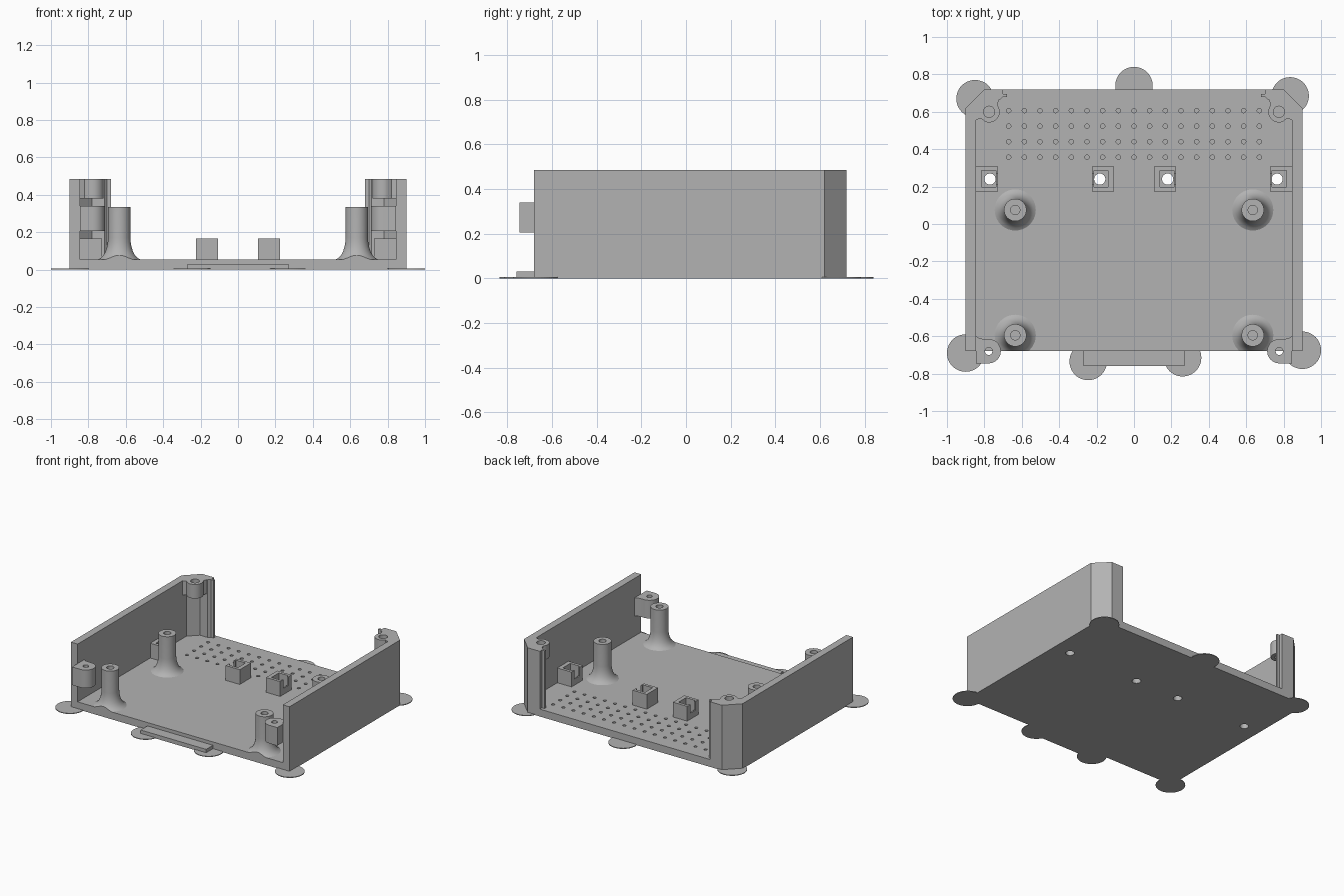
import bpy, bmesh, math
from mathutils import Matrix

if "Cube" in bpy.data.objects:
    bpy.data.objects.remove(bpy.data.objects["Cube"])

mat = bpy.data.materials.new("light grey plastic")
mat.diffuse_color = (0.45, 0.45, 0.45, 1)
mat.use_nodes = True
mat.node_tree.nodes["Principled BSDF"].inputs["Base Color"].default_value = mat.diffuse_color

FLOOR, TOP = 0.055, 0.485


def finish(name, bm, smooth=False):
    bmesh.ops.recalc_face_normals(bm, faces=bm.faces)
    me = bpy.data.meshes.new(name)
    bm.to_mesh(me)
    bm.free()
    me.materials.append(mat)
    ob = bpy.data.objects.new(name, me)
    bpy.context.collection.objects.link(ob)
    if smooth:
        bpy.ops.object.select_all(action='DESELECT')
        ob.select_set(True)
        bpy.context.view_layer.objects.active = ob
        bpy.ops.object.shade_smooth_by_angle(angle=math.radians(35))
    return ob


def prism(bm, pts, z0, z1):
    face = bm.faces.new([bm.verts.new((x, y, z0)) for x, y in pts])
    new = bmesh.ops.extrude_face_region(bm, geom=[face])["geom"]
    bmesh.ops.translate(bm, vec=(0, 0, z1 - z0),
                        verts=[g for g in new if isinstance(g, bmesh.types.BMVert)])


def arc(cx, cy, r, a0, a1, n):
    return [(cx + r * math.cos(math.radians(a0 + (a1 - a0) * i / n)),
             cy + r * math.sin(math.radians(a0 + (a1 - a0) * i / n))) for i in range(n + 1)]


def circle(cx, cy, r, n):
    return arc(cx, cy, r, 0, 360, n)[:-1]


def box(bm, x0, x1, y0, y1, z0, z1):
    prism(bm, [(x0, y0), (x1, y0), (x1, y1), (x0, y1)], z0, z1)


def cut(ob, cutter_bm):
    cutter = finish("hole_cutter", cutter_bm)
    cutter.hide_render = True
    mod = ob.modifiers.new("holes", 'BOOLEAN')
    mod.operation, mod.solver, mod.object = 'DIFFERENCE', 'EXACT', cutter
    bpy.ops.object.select_all(action='DESELECT')
    ob.select_set(True)
    bpy.context.view_layer.objects.active = ob
    bpy.ops.object.modifier_apply(modifier=mod.name)
    bpy.data.objects.remove(cutter)


def flip(pts, s):
    return [(s * x, y) for x, y in pts]


# Floor plate with chamfered rear corners
bm = bmesh.new()
prism(bm, [(-0.9, -0.68), (0.9, -0.68), (0.9, 0.62), (0.8, 0.72), (-0.8, 0.72), (-0.9, 0.62)], 0, FLOOR)
floor = finish("floor_plate", bm)

# Blind vent dimples and four through holes
holes = bmesh.new()
for row in range(4):
    for col in range(17):
        prism(holes, circle(-0.67 + col * 1.34 / 16, 0.357 + row * 0.083, 0.012, 12), 0.025, 0.1)
for x in (-0.77, -0.183, 0.18, 0.765):
    prism(holes, circle(x, 0.24, 0.03, 24), -0.05, 0.1)
cut(floor, holes)

# Front lip
bm = bmesh.new()
box(bm, -0.27, 0.27, -0.76, -0.68, 0, 0.03)
finish("front_lip", bm)

# Thin round adhesion pads under the rim
for x, y in ((-0.85, 0.67), (0, 0.74), (0.835, 0.685), (-0.9, -0.69),
             (0.9, -0.675), (-0.245, -0.735), (0.26, -0.715)):
    bm = bmesh.new()
    prism(bm, circle(x, y, 0.1, 48), 0, 0.005)
    finish("round_pad", bm)

for s, side in ((-1, "left"), (1, "right")):
    # Side wall that wraps round the rear corner and ends in a small tongue
    wall = [(0.9, -0.68), (0.9, 0.62), (0.8, 0.72), (0.70, 0.72), (0.70, 0.695), (0.678, 0.695),
            (0.678, 0.68), (0.70, 0.68), (0.715, 0.665), (0.78, 0.665), (0.845, 0.60), (0.845, -0.68)]
    bm = bmesh.new()
    prism(bm, flip(wall, s), FLOOR, TOP)
    finish(side + "_wall", bm)

    # Rear screw boss, hung in the corner under the rim
    boss = arc(0.775, 0.60, 0.057, 140, 290, 16) + [(0.82, 0.565), (0.846, 0.555), (0.86, 0.60),
                                                     (0.79, 0.68), (0.715, 0.68)]
    bm = bmesh.new()
    prism(bm, flip(boss, s), 0.38, TOP)
    ob = finish(side + "_rear_boss", bm, True)
    holes = bmesh.new()
    prism(holes, circle(s * 0.775, 0.60, 0.03, 24), 0.3, 0.6)
    cut(ob, holes)

    # Front screw boss on the wall end
    boss = arc(0.777, -0.68, 0.065, 90, 270, 20) + [(0.845, -0.745), (0.845, -0.60), (0.825, -0.613)]
    bm = bmesh.new()
    prism(bm, flip(boss, s), 0.205, 0.34)
    ob = finish(side + "_front_boss", bm, True)
    holes = bmesh.new()
    prism(holes, circle(s * 0.777, -0.68, 0.02, 24), 0.1, 0.4)
    cut(ob, holes)

    # Flared standoffs with a blind screw hole
    for y, place in ((0.075, "rear"), (-0.595, "front")):
        profile = [(0, FLOOR), (0.11, FLOOR), (0.096, 0.064), (0.083, 0.079), (0.073, 0.098), (0.066, 0.12),
                   (0.0615, 0.145), (0.06, 0.17), (0.06, 0.335), (0.025, 0.335), (0.025, 0.2), (0, 0.2)]
        bm = bmesh.new()
        verts = [bm.verts.new((r, 0, z)) for r, z in profile]
        edges = [bm.edges.new(e) for e in zip(verts, verts[1:])]
        bmesh.ops.spin(bm, geom=verts + edges, axis=(0, 0, 1), cent=(0, 0, 0),
                       angle=2 * math.pi, steps=40)
        bmesh.ops.remove_doubles(bm, verts=bm.verts, dist=0.0005)
        bmesh.ops.transform(bm, matrix=Matrix.Translation((s * 0.635, y, 0)), verts=bm.verts)
        # Trim the flare flush with the front edge
        res = bmesh.ops.bisect_plane(bm, geom=bm.verts[:] + bm.edges[:] + bm.faces[:],
                                     plane_co=(0, -0.68, 0), plane_no=(0, -1, 0), clear_outer=True)
        rim = [g for g in res["geom_cut"] if isinstance(g, bmesh.types.BMEdge)]
        if rim:
            bmesh.ops.holes_fill(bm, edges=rim)
        finish(side + "_" + place + "_standoff", bm, True)

    # Open-sided sockets: inner one opens outward, wall one opens inward
    for x_back, d, place in ((0.108, 1, "inner"), (0.845, -1, "wall")):
        def span(a, b):
            return sorted((s * (x_back + d * a), s * (x_back + d * b)))
        bm = bmesh.new()
        box(bm, *span(0, 0.03), 0.175, 0.307, FLOOR, 0.165)
        for y0, y1 in ((0.175, 0.197), (0.285, 0.307)):
            box(bm, *span(0.03, 0.117), y0, y1, FLOOR, 0.165)
        for y0, y1 in ((0.197, 0.212), (0.27, 0.285)):
            box(bm, *span(0.107, 0.117), y0, y1, FLOOR, 0.165)
        box(bm, *span(0.107, 0.117), 0.212, 0.27, FLOOR, 0.1)
        finish(side + "_" + place + "_socket", bm)
